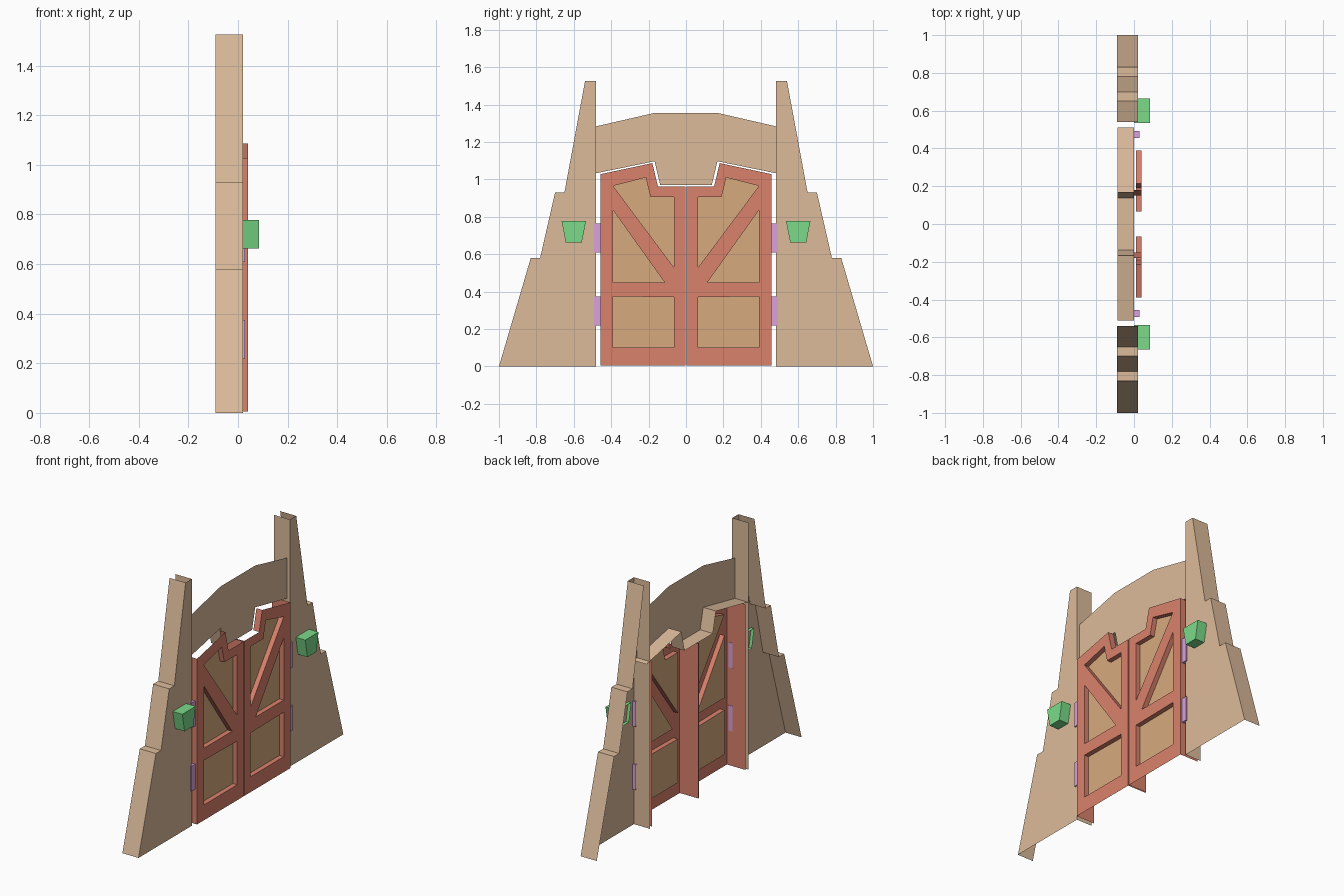
import bpy, bmesh

if "Cube" in bpy.data.objects:
    bpy.data.objects.remove(bpy.data.objects["Cube"])

def material(name, rgb):
    m = bpy.data.materials.new(name)
    m.diffuse_color = (*rgb, 1)
    m.use_nodes = True
    m.node_tree.nodes["Principled BSDF"].inputs["Base Color"].default_value = m.diffuse_color
    return m

WOOD = material("light_wood", (0.72, 0.50, 0.33))
PANEL = material("panel_wood", (0.68, 0.40, 0.21))
RED = material("red_paint", (0.70, 0.22, 0.15))
GREEN = material("green_paint", (0.20, 0.70, 0.25))
PURPLE = material("hinge_purple", (0.70, 0.36, 0.70))

def shell(name, outline, x, rims, mat, holes=(), hole_back=None):
    """Flat (y, z) profile facing +x; rims maps an outline edge to the x its side wall runs back to."""
    bm = bmesh.new()
    loops = []
    for pts in (outline, *holes):
        loops.append([bm.verts.new((x, y, z)) for y, z in pts])
    if holes:
        edges = [bm.edges.new((l[i - 1], l[i])) for l in loops for i in range(len(l))]
        bmesh.ops.triangle_fill(bm, edges=edges, use_beauty=True, normal=(1, 0, 0))
    else:
        bm.faces.new(loops[0])
    back = {}

    def rear(v, bx):
        if (v, bx) not in back:
            back[v, bx] = bm.verts.new((bx, v.co.y, v.co.z))
        return back[v, bx]

    def wall(loop, i, bx):
        a, b = loop[i], loop[(i + 1) % len(loop)]
        bm.faces.new((a, b, rear(b, bx), rear(a, bx)))

    for i, bx in rims.items():
        wall(loops[0], i, bx)
    for loop in loops[1:]:
        for i in range(len(loop)):
            wall(loop, i, hole_back)
    bmesh.ops.recalc_face_normals(bm, faces=bm.faces)
    bm.normal_update()
    if max((f.normal.x for f in bm.faces), key=abs) < 0:
        bmesh.ops.reverse_faces(bm, faces=bm.faces)
    me = bpy.data.meshes.new(name)
    bm.to_mesh(me)
    bm.free()
    me.materials.append(mat)
    ob = bpy.data.objects.new(name, me)
    bpy.context.collection.objects.link(ob)
    return ob

BACK = -0.087

# Half profiles (y, z)
pillar = [(.48, 0), (1, 0), (.83, .58), (.78, .58), (.70, .93), (.65, .93), (.54, 1.525), (.48, 1.525)]
door = [(.004, .005), (.457, .005), (.457, 1.028), (.18, 1.087), (.15, .962), (.004, .962)]
recesses = [
    [(.065, .10), (.39, .10), (.39, .375), (.065, .37)],
    [(.115, .45), (.39, .45), (.39, .835)],
    [(.065, .53), (.39, .965), (.215, 1.01), (.19, .905), (.065, .905)],
]
lantern = [(.557, .663), (.643, .663), (.665, .777), (.535, .777)]

for side, s in (("right", 1), ("left", -1)):
    def mir(pts):
        return [(y * s, z) for y, z in pts]
    # Stepped side wall: front skin with outer and inner edges, open top and back
    shell(f"side_wall_{side}", mir(pillar), .02,
          {i: -.09 for i in (1, 2, 3, 4, 5, 7)}, WOOD)
    # Door frame with recessed openings
    shell(f"door_frame_{side}", mir(door), .04, {1: BACK, 3: 0.0, 5: BACK}, RED,
          [mir(r) for r in recesses], .01)
    # Panels set into the frame
    for n, r in enumerate(recesses):
        shell(f"door_panel_{side}_{n + 1}", mir(r), .01, {}, PANEL)
    # Wall lantern
    shell(f"lantern_{side}", mir(lantern), .085, {i: 0.0 for i in range(4)}, GREEN)
    # Hinges
    for n, z in enumerate((.22, .61)):
        shell(f"hinge_{side}_{n + 1}",
              mir([(.455, z), (.493, z), (.493, z + .155), (.455, z + .155)]), .028,
              {i: 0.0 for i in range(4)}, PURPLE)

# Arch over the doors, with a deep underside
under = [(.51, 1.027), (.168, 1.097), (.138, .97)]
top = [(.17, 1.355), (.51, 1.277)]
arch = under + [(-y, z) for y, z in reversed(under)] + [(-y, z) for y, z in reversed(top)] + top
shell("arch", arch, 0.0, {i: BACK for i in range(5)}, WOOD)
